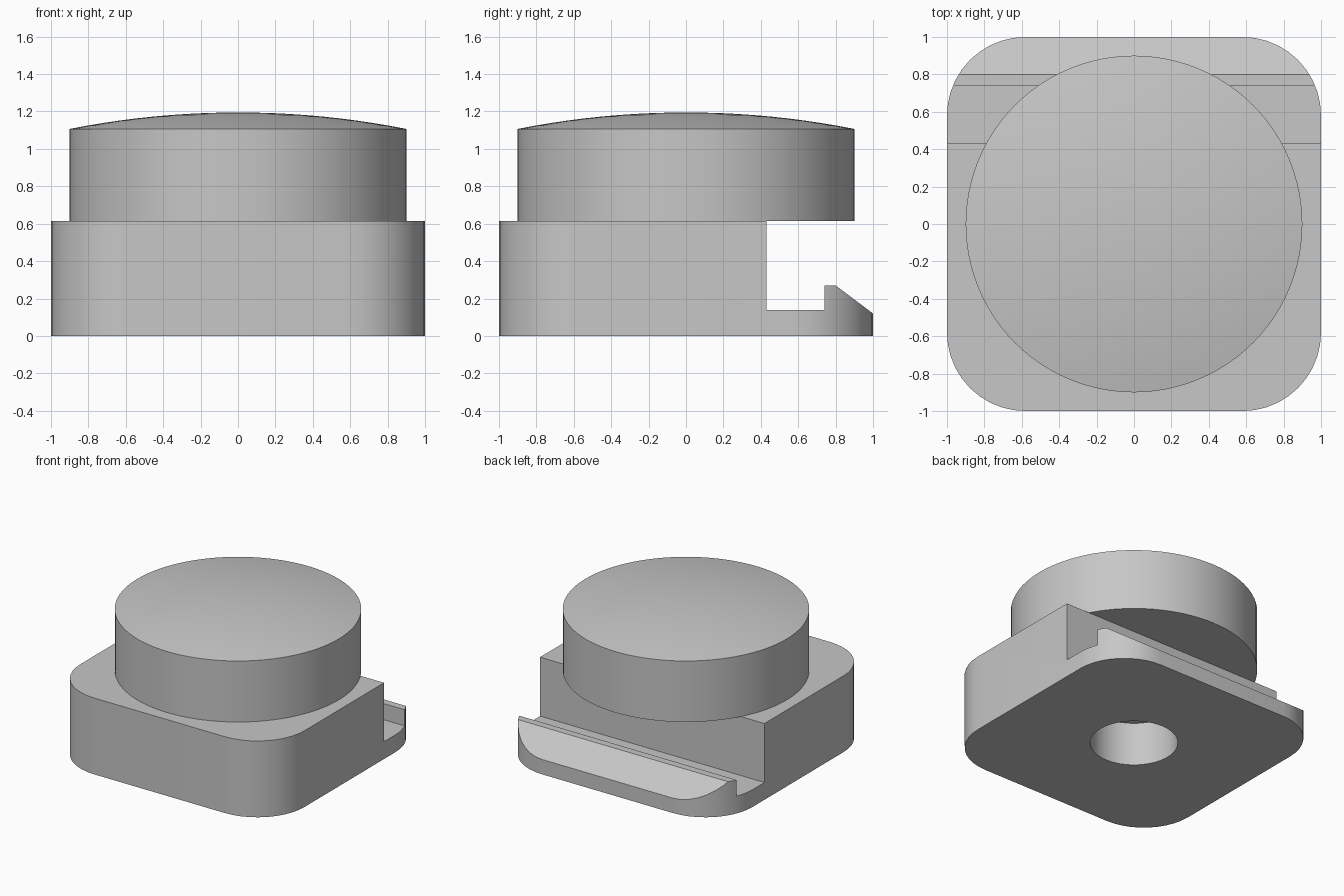
import bpy, bmesh, math
from mathutils import Matrix

cube = bpy.data.objects.get("Cube")
if cube:
    bpy.data.objects.remove(cube, do_unlink=True)

GREY = (0.57, 0.57, 0.57, 1)
grey = bpy.data.materials.new("plain grey")
grey.use_nodes = True
grey.diffuse_color = GREY
grey.node_tree.nodes["Principled BSDF"].inputs["Base Color"].default_value = GREY


def finish(name, bm):
    bmesh.ops.recalc_face_normals(bm, faces=bm.faces)
    mesh = bpy.data.meshes.new(name)
    bm.to_mesh(mesh)
    bm.free()
    mesh.materials.append(grey)
    obj = bpy.data.objects.new(name, mesh)
    bpy.context.collection.objects.link(obj)
    return obj


def prism(name, points, direction):
    """Extrude a closed outline of 3D points along a direction."""
    bm = bmesh.new()
    face = bm.faces.new([bm.verts.new(p) for p in points])
    new = bmesh.ops.extrude_face_region(bm, geom=[face])["geom"]
    verts = [v for v in new if isinstance(v, bmesh.types.BMVert)]
    bmesh.ops.translate(bm, verts=verts, vec=direction)
    return finish(name, bm)


def activate(obj):
    bpy.ops.object.select_all(action='DESELECT')
    obj.select_set(True)
    bpy.context.view_layer.objects.active = obj


def cut(target, cutter):
    cutter.hide_render = True
    mod = target.modifiers.new("cut", 'BOOLEAN')
    mod.operation = 'DIFFERENCE'
    mod.solver = 'EXACT'
    mod.object = cutter
    activate(target)
    bpy.ops.object.modifier_apply(modifier=mod.name)
    bpy.data.objects.remove(cutter, do_unlink=True)


def smooth(obj):
    activate(obj)
    bpy.ops.object.shade_smooth_by_angle(angle=math.radians(25))


# Base block with rounded corners
BASE_TOP, RADIUS, STEPS = 0.615, 0.42, 10
outline = []
for quarter, (sx, sy) in enumerate([(1, 1), (-1, 1), (-1, -1), (1, -1)]):
    for i in range(STEPS + 1):
        a = math.pi / 2 * (quarter + i / STEPS)
        outline.append((sx * (1 - RADIUS) + RADIUS * math.cos(a),
                        sy * (1 - RADIUS) + RADIUS * math.sin(a), 0))
base = prism("base_block", outline, (0, 0, BASE_TOP))

# Rear channel, upright lip and sloping back edge
notch = [(0.43, 0.9), (0.43, 0.14), (0.74, 0.14), (0.74, 0.27),
         (0.8, 0.27), (1, 0.12), (1.2, -0.03), (1.2, 0.9)]
cut(base, prism("notch_cutter", [(-1.2, y, z) for y, z in notch], (2.4, 0, 0)))

# Blind round hole in the underside
bm = bmesh.new()
bmesh.ops.create_cone(bm, cap_ends=True, segments=64, radius1=0.32, radius2=0.32,
                      depth=0.7, matrix=Matrix.Identity(4))
cut(base, finish("hole_cutter", bm))
smooth(base)

# Round cap with a shallow domed top
CAP_R, RIM, PEAK, RINGS = 0.9, 1.107, 1.195, 10
rise = PEAK - RIM
dome_r = (CAP_R ** 2 + rise ** 2) / (2 * rise)
profile = [(0, BASE_TOP), (CAP_R, BASE_TOP)]
for i in range(RINGS + 1):
    r = CAP_R * (1 - i / RINGS)
    profile.append((r, PEAK - dome_r + math.sqrt(dome_r ** 2 - r ** 2)))
bm = bmesh.new()
verts = [bm.verts.new((r, 0, z)) for r, z in profile]
edges = [bm.edges.new(pair) for pair in zip(verts, verts[1:])]
bmesh.ops.spin(bm, geom=verts + edges, cent=(0, 0, 0), axis=(0, 0, 1),
               angle=2 * math.pi, steps=96)
bmesh.ops.remove_doubles(bm, verts=bm.verts, dist=0.0001)
smooth(finish("domed_cap", bm))
